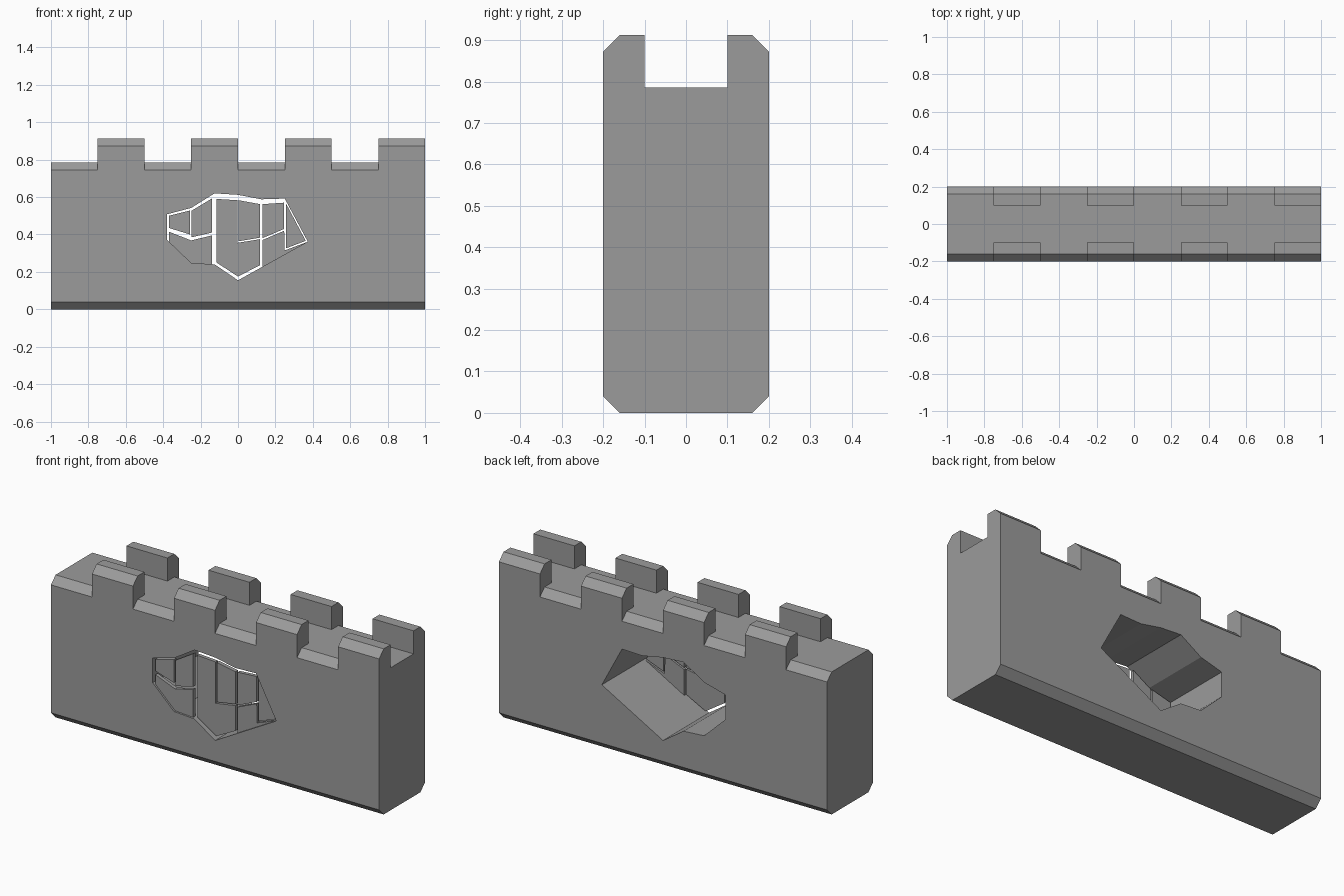
import bpy
import bmesh
from mathutils import Vector

if "Cube" in bpy.data.objects:
    bpy.data.objects.remove(bpy.data.objects["Cube"], do_unlink=True)

GREY = (0.33, 0.33, 0.33, 1)
stone = bpy.data.materials.new("stone_grey")
stone.use_nodes = True
stone.diffuse_color = GREY
stone.node_tree.nodes["Principled BSDF"].inputs["Base Color"].default_value = GREY


def prism(name, points, axis, start, end):
    """Extrude a flat outline along x (points are y, z) or y (points are x, z)."""
    bm = bmesh.new()
    if axis == "x":
        coords = [(start, a, b) for a, b in points]
        step = Vector((end - start, 0, 0))
    else:
        coords = [(a, start, b) for a, b in points]
        step = Vector((0, end - start, 0))
    face = bm.faces.new([bm.verts.new(c) for c in coords])
    result = bmesh.ops.extrude_face_region(bm, geom=[face], use_keep_orig=True)
    moved = [g for g in result["geom"] if isinstance(g, bmesh.types.BMVert)]
    bmesh.ops.translate(bm, verts=moved, vec=step)
    bmesh.ops.recalc_face_normals(bm, faces=bm.faces)
    mesh = bpy.data.meshes.new(name)
    bm.to_mesh(mesh)
    bm.free()
    mesh.materials.append(stone)
    obj = bpy.data.objects.new(name, mesh)
    bpy.context.collection.objects.link(obj)
    return obj


# Wall body with chamfered long edges
HALF, CUT, WALK, TOP = 0.2, 0.04, 0.785, 0.912
side = [(HALF - CUT, 0), (HALF, CUT), (HALF, WALK - CUT), (HALF - CUT, WALK)]
wall = prism("wall", side + [(-y, z) for y, z in reversed(side)], "x", -1, 1)

# Ragged opening through the wall
opening = [(-0.38, 0.372), (-0.38, 0.508), (-0.25, 0.542), (-0.125, 0.62),
           (0, 0.612), (0.125, 0.588), (0.25, 0.592), (0.373, 0.362),
           (0, 0.155), (-0.125, 0.24), (-0.25, 0.248)]
cutter = prism("opening_cutter", opening, "y", -0.5, 0.5)
cutter.hide_render = True
cut = wall.modifiers.new("opening", "BOOLEAN")
cut.operation = "DIFFERENCE"
cut.solver = "EXACT"
cut.object = cutter
bpy.context.view_layer.objects.active = wall
bpy.ops.object.modifier_apply(modifier=cut.name)
bpy.data.objects.remove(cutter, do_unlink=True)

# Battlements along both edges
merlon = [(HALF, WALK - CUT), (HALF, TOP - CUT), (HALF - CUT, TOP),
          (HALF / 2, TOP), (HALF / 2, WALK), (HALF - CUT, WALK)]
for i in range(4):
    x = -0.75 + i * 0.5
    for label, s in (("front", -1), ("back", 1)):
        prism(f"{label}_merlon_{i + 1}", [(s * y, z) for y, z in merlon],
              "x", x, x + 0.25)

# Thin cracked stones filling the front of the opening
stones = {
    "far_right": [(-0.37, 0.50), (-0.257, 0.528), (-0.257, 0.40), (-0.37, 0.435)],
    "upper_right": [(-0.248, 0.527), (-0.14, 0.592), (-0.14, 0.41), (-0.248, 0.385)],
    "lower_right": [(-0.37, 0.415), (-0.25, 0.368), (-0.14, 0.395),
                    (-0.14, 0.24), (-0.25, 0.245), (-0.37, 0.36)],
    "middle": [(-0.115, 0.59), (-0.004, 0.583), (-0.004, 0.355), (0.118, 0.375),
               (0.118, 0.236), (0, 0.175), (-0.115, 0.25)],
    "upper_middle": [(0.004, 0.583), (0.118, 0.562), (0.118, 0.383), (0.004, 0.364)],
    "upper_left": [(0.13, 0.562), (0.247, 0.57), (0.247, 0.43), (0.13, 0.38)],
    "lower_left": [(0.13, 0.37), (0.247, 0.42), (0.25, 0.315), (0.37, 0.36),
                   (0.25, 0.284), (0.13, 0.22)],
    "far_left": [(0.257, 0.565), (0.362, 0.366), (0.257, 0.326)],
}
for label, outline in stones.items():
    prism(f"{label}_stone", outline, "y", -0.19, -0.17)
